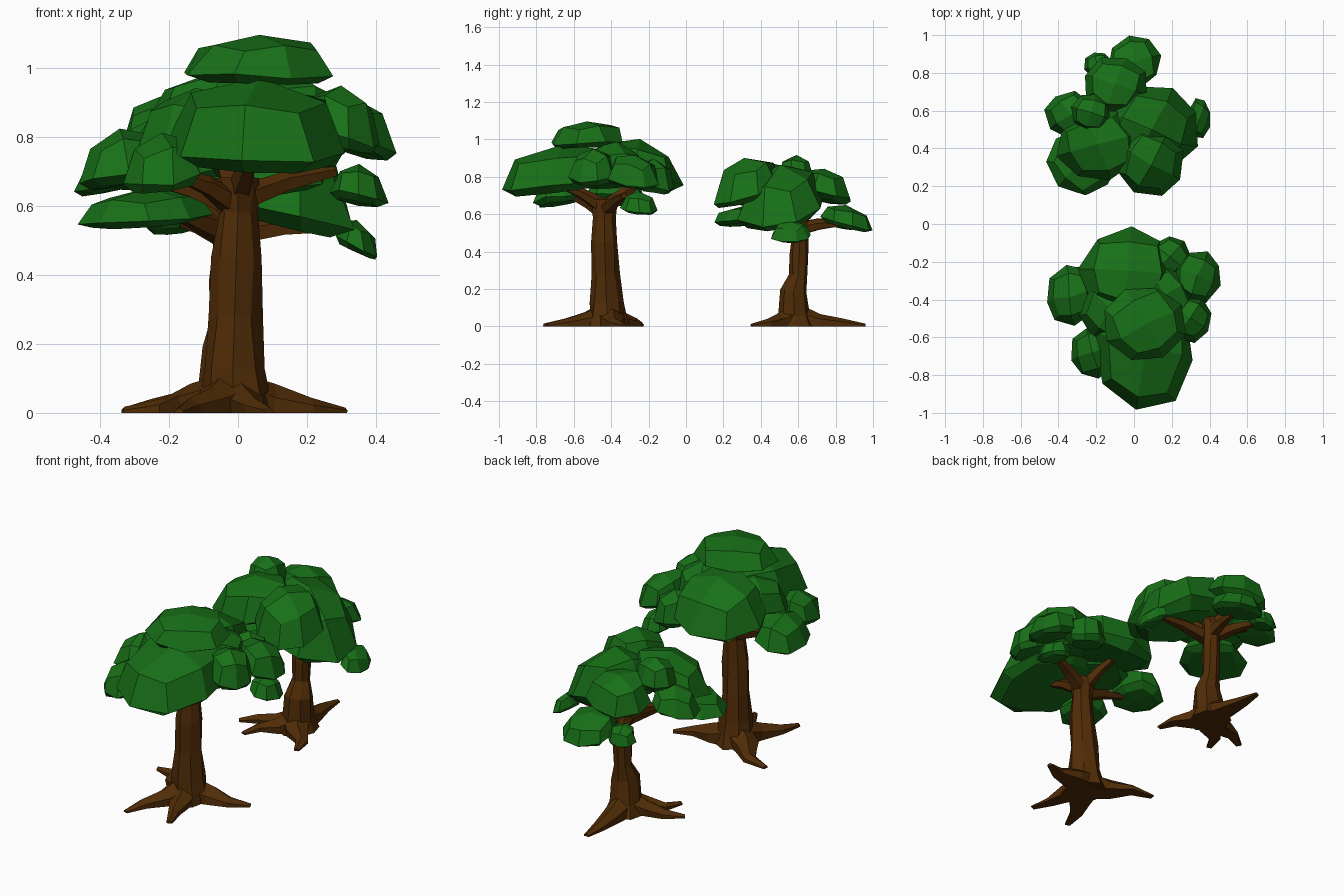
import bpy, bmesh, math, random
from mathutils import Vector, Matrix

random.seed(4)


def material(name, rgb):
    m = bpy.data.materials.new(name)
    m.diffuse_color = (*rgb, 1)
    return m


LEAF = material("leaf_green", (0.009, 0.16, 0.009))
BARK = material("bark_brown", (0.08, 0.025, 0.002))


def finish(bm, name, mat):
    bmesh.ops.recalc_face_normals(bm, faces=bm.faces)
    me = bpy.data.meshes.new(name)
    bm.to_mesh(me)
    bm.free()
    me.materials.append(mat)
    ob = bpy.data.objects.new(name, me)
    bpy.context.collection.objects.link(ob)


def tube(bm, path, radii, sides=7, jitter=0.12):
    """Faceted tapered limb along a path, clipped to the ground."""
    pts = [Vector(p) for p in path]
    whole = (pts[-1] - pts[0]).normalized()
    ref = Vector((1, 0, 0)) if abs(whole.z) > 0.75 else Vector((0, 0, 1))
    rings = []
    for i, (p, r) in enumerate(zip(pts, radii)):
        t = (pts[min(i + 1, len(pts) - 1)] - pts[max(i - 1, 0)]).normalized()
        u = (ref - t * ref.dot(t)).normalized()
        w = t.cross(u)
        ring = []
        for k in range(sides):
            a = 2 * math.pi * k / sides
            q = p + (u * math.cos(a) + w * math.sin(a)) * r * random.uniform(1 - jitter, 1 + jitter)
            q.z = max(q.z, 0.0)
            ring.append(bm.verts.new(q))
        rings.append(ring)
    for a, b in zip(rings, rings[1:]):
        for k in range(sides):
            n = (k + 1) % sides
            bm.faces.new((a[k], a[n], b[n], b[k]))
    bm.faces.new(rings[0])
    bm.faces.new(rings[-1])


def leaf_clump(bm, middle, x, y, z0, z1, rx, ry, droop=0.2):
    """24-sided flat-bottomed dome, leaning down away from the tree's middle."""
    out = Vector((x - middle[0], y - middle[1]))
    out = out.normalized() if out.length > 0.08 else Vector((0, 0))
    sub = bmesh.new()
    bmesh.ops.create_cube(sub, size=2)
    bmesh.ops.subdivide_edges(sub, edges=sub.edges, cuts=1, use_grid_fill=True)
    spin = Matrix.Rotation(random.uniform(0, math.pi / 2), 3, 'Z')
    mid = z0 + 0.2 * (z1 - z0)
    new = {}
    for v in sub.verts:
        d = spin @ v.co.normalized()
        d += Vector([random.uniform(-0.06, 0.06) for _ in range(3)])
        h = abs(d.z) ** 0.85
        z = mid + h * (z1 - mid) if d.z > 0 else mid - min(h, 0.75) * (mid - z0)
        px, py = d.x * rx * 1.05, d.y * ry * 1.05
        z -= droop * (px * out.x + py * out.y)
        new[v] = bm.verts.new((x + px, y + py, z))
    for f in sub.faces:
        bm.faces.new([new[v] for v in f.verts])
    sub.free()


def tree(label, trunk, roots, branches, clumps):
    base, top = Vector(trunk[0][:3]), Vector(trunk[-1][:3])
    # trunk
    bm = bmesh.new()
    tube(bm, [p[:3] for p in trunk], [p[3] for p in trunk], 8, 0.13)
    finish(bm, label + "_trunk", BARK)
    # roots spreading on the ground
    bm = bmesh.new()
    for ex, ey, r in roots:
        end = Vector((ex, ey, 0.0))
        side = Vector((-(end - base).y, (end - base).x, 0)) * random.uniform(-0.12, 0.12)
        start = base + Vector((0, 0, 0.04))
        tube(bm, [start, base.lerp(end, 0.35) + Vector((0, 0, 0.012)),
                  base.lerp(end, 0.68) + side + Vector((0, 0, 0.005)), end],
             [r * 1.4, r * 1.1, r * 0.65, 0.016], 6)
    finish(bm, label + "_roots", BARK)
    # branches reaching into the leaves
    bm = bmesh.new()
    for ex, ey, ez, sz in branches:
        start = Vector((top.x, top.y, sz))
        end = Vector((ex, ey, ez))
        bend = start.lerp(end, 0.5) + Vector((0, 0, 0.012))
        tube(bm, [start, bend, end], [0.042, 0.03, 0.016], 5)
    finish(bm, label + "_branches", BARK)
    # leaf clumps
    bm = bmesh.new()
    for c in clumps:
        leaf_clump(bm, top, *c)
    finish(bm, label + "_leaves", LEAF)


# larger front tree
tree("front_tree",
     [(-0.02, -0.42, 0, 0.125), (-0.015, -0.42, 0.06, 0.10), (-0.015, -0.425, 0.13, 0.085),
      (-0.01, -0.43, 0.28, 0.075), (-0.005, -0.435, 0.45, 0.066), (0.0, -0.435, 0.58, 0.058),
      (0.0, -0.43, 0.68, 0.07)],
     [(0.09, -0.74, 0.055), (-0.17, -0.76, 0.06), (-0.33, -0.24, 0.06), (0.31, -0.33, 0.06)],
     [(-0.27, -0.42, 0.68, 0.60), (0.28, -0.33, 0.70, 0.62), (0.05, -0.68, 0.76, 0.63),
      (-0.07, -0.22, 0.78, 0.63), (-0.18, -0.6, 0.69, 0.6)],
     [(0.06, -0.66, 0.71, 0.97, 0.255, 0.33, 0.13),
      (0.06, -0.53, 0.95, 1.10, 0.21, 0.20, 0.05),
      (-0.04, -0.25, 0.74, 1.0, 0.24, 0.22, 0.22),
      (0.335, -0.28, 0.75, 0.92, 0.125, 0.135, 0.3),
      (0.19, -0.17, 0.71, 0.90, 0.11, 0.10, 0.2),
      (0.35, -0.25, 0.60, 0.72, 0.08, 0.095, 0.2),
      (0.30, -0.50, 0.76, 0.95, 0.11, 0.12, 0.25),
      (-0.34, -0.38, 0.65, 0.82, 0.12, 0.155, 0.2),
      (-0.22, -0.68, 0.645, 0.81, 0.115, 0.13, 0.2),
      (-0.12, -0.45, 0.74, 0.95, 0.16, 0.18, 0.15),
      (0.16, -0.38, 0.76, 0.99, 0.15, 0.15, 0.1)])

# smaller back tree
tree("back_tree",
     [(-0.035, 0.58, 0, 0.11), (-0.035, 0.58, 0.06, 0.085), (-0.03, 0.575, 0.19, 0.07),
      (-0.03, 0.60, 0.27, 0.045), (-0.03, 0.605, 0.38, 0.053), (-0.03, 0.61, 0.48, 0.046),
      (-0.03, 0.61, 0.56, 0.048), (-0.03, 0.57, 0.66, 0.035)],
     [(-0.05, 0.96, 0.055), (-0.33, 0.48, 0.055), (-0.22, 0.36, 0.05), (0.12, 0.35, 0.055)],
     [(0.0, 0.84, 0.55, 0.51), (-0.26, 0.36, 0.60, 0.52), (0.12, 0.48, 0.64, 0.54),
      (-0.12, 0.74, 0.70, 0.55), (0.30, 0.56, 0.54, 0.52), (-0.30, 0.58, 0.67, 0.53),
      (-0.18, 0.83, 0.56, 0.51)],
     [(0.10, 0.50, 0.55, 0.86, 0.24, 0.22, 0.32),
      (0.085, 0.32, 0.66, 0.90, 0.17, 0.175, 0.3),
      (-0.27, 0.33, 0.54, 0.65, 0.18, 0.17, 0.1),
      (-0.19, 0.42, 0.66, 0.88, 0.21, 0.18, 0.2),
      (-0.34, 0.58, 0.64, 0.78, 0.125, 0.12, 0.2),
      (-0.23, 0.59, 0.76, 0.92, 0.10, 0.10, 0.1),
      (-0.10, 0.74, 0.66, 0.85, 0.16, 0.14, 0.2),
      (0.0, 0.86, 0.52, 0.645, 0.14, 0.14, 0.25),
      (-0.19, 0.84, 0.52, 0.62, 0.07, 0.07, 0.2),
      (0.345, 0.56, 0.46, 0.56, 0.06, 0.10, 0.45)])
